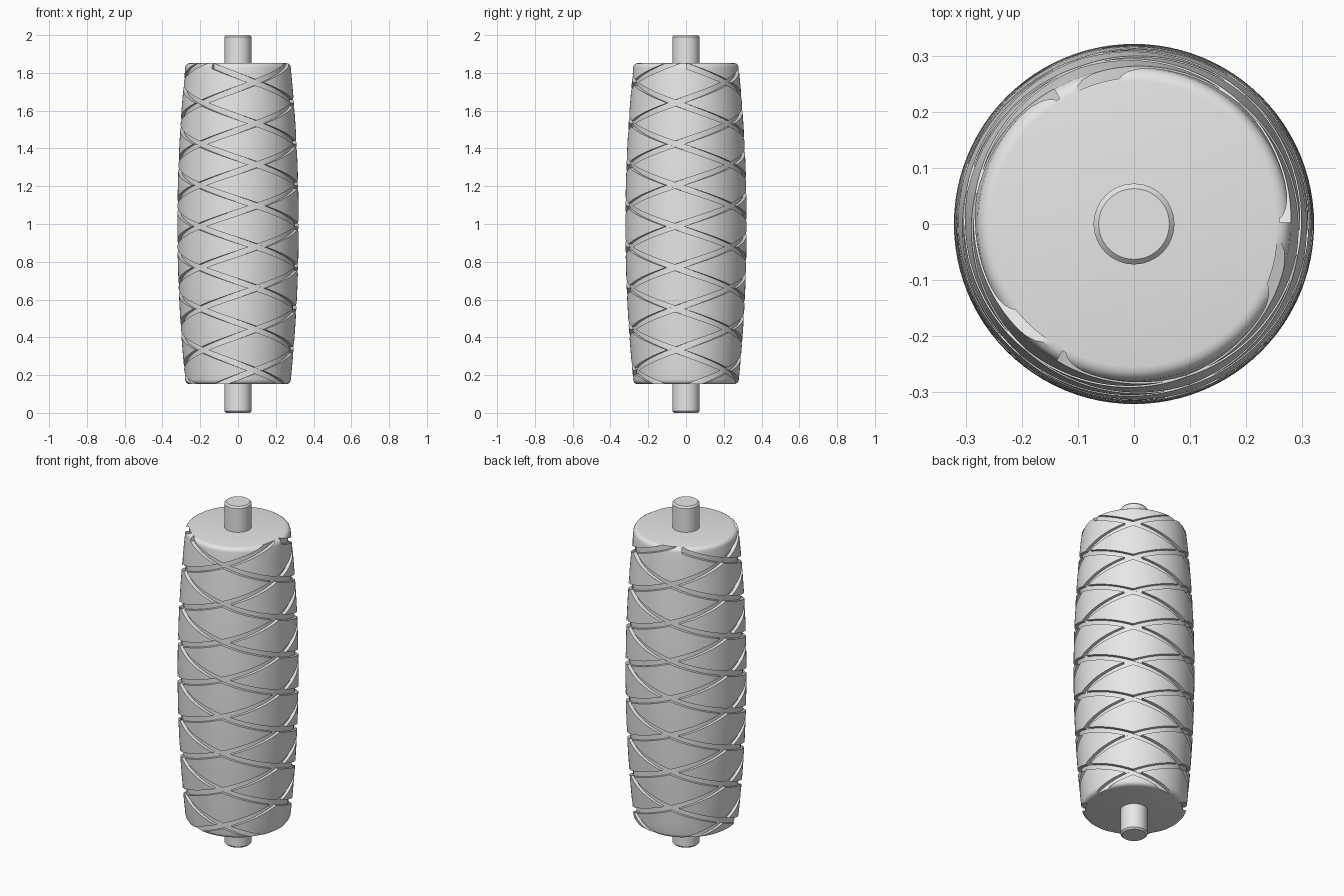
import bpy
import bmesh
from math import sin, cos, pi, radians

if "Cube" in bpy.data.objects:
    bpy.data.objects.remove(bpy.data.objects["Cube"], do_unlink=True)

BOTTOM, TOP, FILLET = 0.152, 1.852, 0.025
STEP = 0.218            # height gained by a groove per third of a turn
THIRD = 2 * pi / 3
DEPTH, HALF = 0.018, 0.016

grey = bpy.data.materials.new("plain_grey")
grey.use_nodes = True
grey.diffuse_color = (0.8, 0.8, 0.8, 1)
grey.node_tree.nodes["Principled BSDF"].inputs["Base Color"].default_value = (0.8, 0.8, 0.8, 1)


def barrel_radius(z):
    t = (z - 1) / 0.85
    return 0.277 + 0.044 * (1 - t * t)


def loft(bm, rings):
    """Join equal rings of points into a closed, capped solid."""
    loops = [[bm.verts.new(p) for p in ring] for ring in rings]
    n = len(loops[0])
    for a, b in zip(loops, loops[1:]):
        for i in range(n):
            j = (i + 1) % n
            bm.faces.new((a[i], a[j], b[j], b[i]))
    bm.faces.new(loops[0][::-1])
    bm.faces.new(loops[-1])


def make_object(name, bm):
    bmesh.ops.recalc_face_normals(bm, faces=bm.faces[:])
    mesh = bpy.data.meshes.new(name)
    bm.to_mesh(mesh)
    bm.free()
    obj = bpy.data.objects.new(name, mesh)
    bpy.context.collection.objects.link(obj)
    return obj


def activate(obj):
    bpy.ops.object.select_all(action='DESELECT')
    obj.select_set(True)
    bpy.context.view_layer.objects.active = obj


def turned(name, profile, sides):
    """Solid of revolution from (radius, height) pairs."""
    bm = bmesh.new()
    loft(bm, [[(r * cos(2 * pi * i / sides), r * sin(2 * pi * i / sides), z)
               for i in range(sides)] for r, z in profile])
    obj = make_object(name, bm)
    obj.data.materials.append(grey)
    return obj


def groove_cutter(name, hand, start_z, depth):
    """Three parallel helical bars that follow the barrel surface."""
    bm = bmesh.new()
    count = 8 * 26
    for k in range(3):
        rings = []
        for i in range(count + 1):
            turn = 8 * THIRD * i / count
            angle = 0.01 + k * THIRD + hand * turn
            z = start_z + STEP * turn / THIRD
            inner = barrel_radius(z) - depth
            outer = barrel_radius(z) + 0.05
            rings.append([(r * cos(angle), r * sin(angle), z + dz)
                          for r, dz in ((inner, -HALF), (outer, -HALF),
                                        (outer, HALF), (inner, HALF))])
        loft(bm, rings)
    bmesh.ops.triangulate(bm, faces=bm.faces[:])
    obj = make_object(name, bm)
    obj.hide_render = True
    return obj


# Barrel: bulging body with rounded rims
low, high = BOTTOM + FILLET, TOP - FILLET
arc = [radians(a) for a in (0, 22.5, 45, 67.5)]
profile = [(barrel_radius(low) - FILLET * (1 - sin(a)), low - FILLET * cos(a)) for a in arc]
rows = 28
for i in range(rows + 1):
    height = low + (high - low) * i / rows
    profile.append((barrel_radius(height), height))
profile += [(barrel_radius(high) - FILLET * (1 - sin(a)), high + FILLET * cos(a))
            for a in reversed(arc)]
barrel = turned("grooved_barrel", profile, 96)

# Crossing helical grooves
cutters = [groove_cutter("right_hand_cutter", 1, 0.136, DEPTH),
           groove_cutter("left_hand_cutter", -1, 0.094, DEPTH + 0.0007)]
activate(barrel)
for cutter in cutters:
    cut = barrel.modifiers.new(cutter.name, 'BOOLEAN')
    cut.operation = 'DIFFERENCE'
    cut.solver = 'EXACT'
    cut.object = cutter
    bpy.ops.object.modifier_apply(modifier=cut.name)
for cutter in cutters:
    bpy.data.objects.remove(cutter, do_unlink=True)

# Axle through the barrel, with chamfered ends
axle = turned("axle", [(0.063, 0), (0.072, 0.009), (0.072, 1.991), (0.063, 2)], 48)

for part in (barrel, axle):
    activate(part)
    bpy.ops.object.shade_smooth_by_angle(angle=radians(30))
